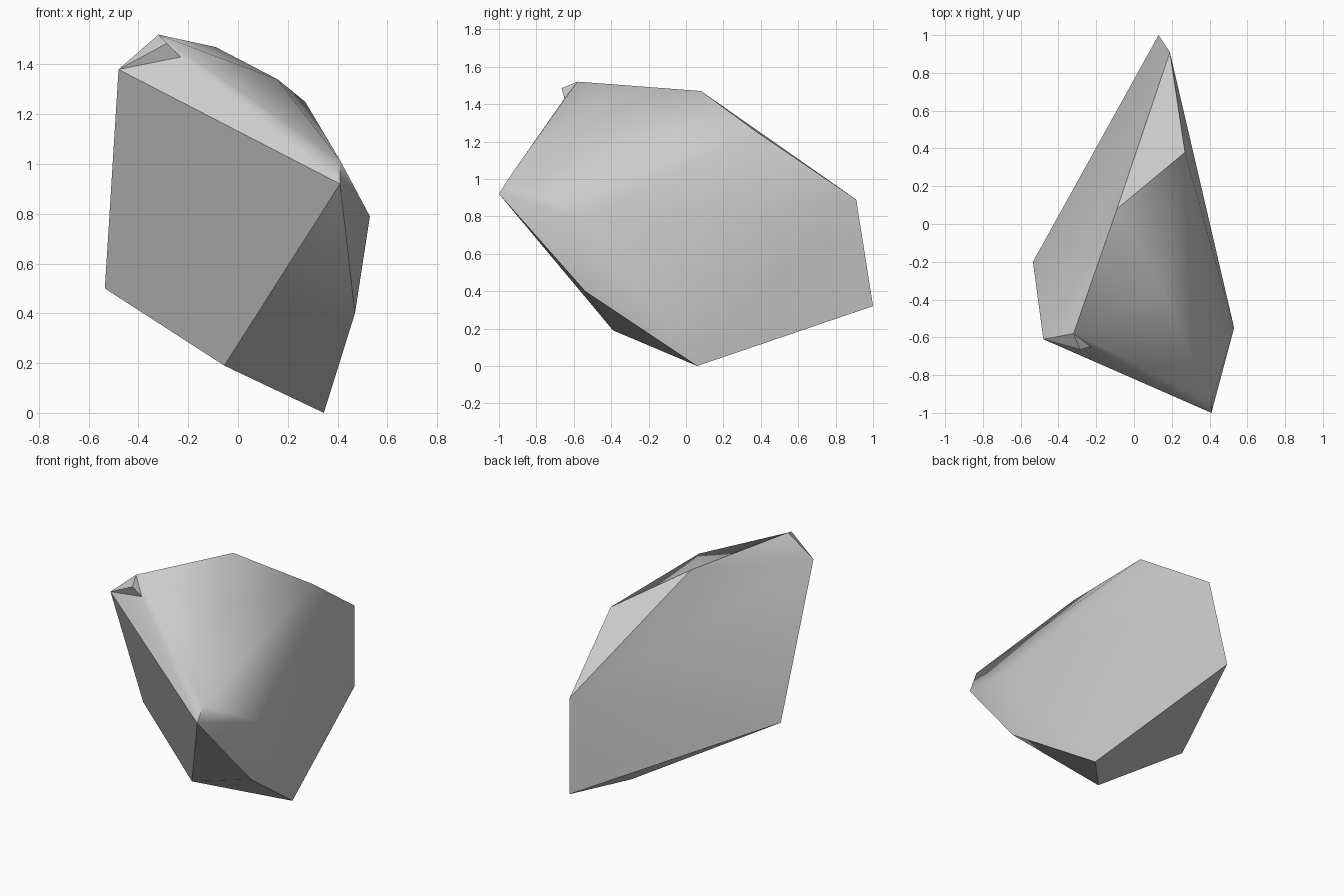
import bpy, bmesh, math

cube = bpy.data.objects.get("Cube")
if cube:
    bpy.data.objects.remove(cube)

# Plain stone colour
stone = bpy.data.materials.new("stone_grey")
stone.use_nodes = True
grey = (0.6, 0.6, 0.6, 1)
stone.diffuse_color = grey
stone.node_tree.nodes["Principled BSDF"].inputs["Base Color"].default_value = grey


def hewn_stone(name, corners, smooth_angle):
    """Wrap a convex faceted stone around its corner points."""
    bm = bmesh.new()
    for corner in corners:
        bm.verts.new(corner)
    hull = bmesh.ops.convex_hull(bm, input=bm.verts[:])
    spare = [v for v in bm.verts if not v.link_faces]
    bmesh.ops.delete(bm, geom=spare, context="VERTS")
    bmesh.ops.dissolve_limit(bm, angle_limit=math.radians(2),
                             verts=bm.verts[:], edges=bm.edges[:])
    bmesh.ops.recalc_face_normals(bm, faces=bm.faces[:])
    mesh = bpy.data.meshes.new(name)
    bm.to_mesh(mesh)
    bm.free()
    mesh.materials.append(stone)
    obj = bpy.data.objects.new(name, mesh)
    bpy.context.collection.objects.link(obj)
    bpy.ops.object.select_all(action="DESELECT")
    obj.select_set(True)
    bpy.context.view_layer.objects.active = obj
    bpy.ops.object.shade_smooth_by_angle(angle=math.radians(smooth_angle))
    return obj


# Corners shared by the boulder and its small chip
peak = (-0.32, -0.58, 1.52)
shoulder = (-0.48, -0.61, 1.38)
rim = (-0.23, -0.65, 1.43)

# Main boulder
lower = [(-0.535, -0.2, 0.5), (-0.055, -0.39, 0.19), (0.345, 0.06, 0),
         (0.47, -0.54, 0.4), (0.13, 1, 0.32)]
middle = [(0.41, -1, 0.92), (0.41, -0.94, 1.015), (0.53, -0.55, 0.79),
          (0.19, 0.91, 0.89)]
upper = [peak, shoulder, rim, (0.16, -0.36, 1.34), (-0.09, 0.08, 1.47),
         (0.27, 0.38, 1.25)]
hewn_stone("boulder", lower + middle + upper, 35)

# Thin chip on the front rim
hewn_stone("rim_chip", [peak, shoulder, rim, (-0.285, -0.665, 1.485)], 20)
